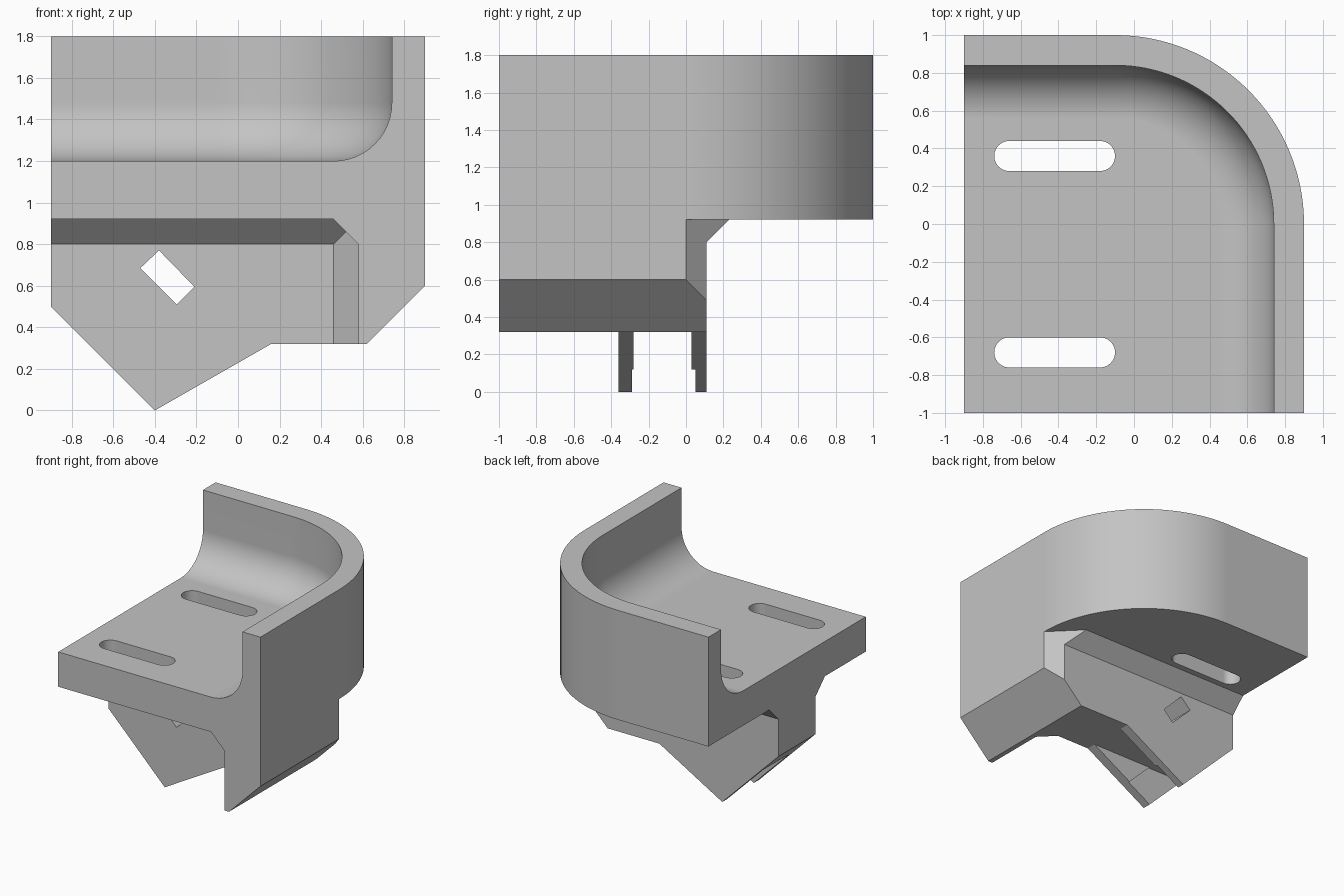
import bpy, bmesh, math

cube = bpy.data.objects.get("Cube")
if cube:
    bpy.data.objects.remove(cube, do_unlink=True)

grey = bpy.data.materials.new("light_grey")
grey.use_nodes = True
colour = (0.55, 0.55, 0.55, 1)
grey.diffuse_color = colour
grey.node_tree.nodes["Principled BSDF"].inputs["Base Color"].default_value = colour


def loft(name, loops):
    """Closed solid through a list of matching vertex loops."""
    bm = bmesh.new()
    rings = [[bm.verts.new(p) for p in loop] for loop in loops]
    bm.faces.new(rings[0])
    bm.faces.new(rings[-1])
    for a, b in zip(rings, rings[1:]):
        for i in range(len(a)):
            j = (i + 1) % len(a)
            bm.faces.new((a[i], a[j], b[j], b[i]))
    bmesh.ops.recalc_face_normals(bm, faces=bm.faces)
    mesh = bpy.data.meshes.new(name)
    bm.to_mesh(mesh)
    bm.free()
    mesh.materials.append(grey)
    obj = bpy.data.objects.new(name, mesh)
    bpy.context.collection.objects.link(obj)
    return obj


def prism(name, axis, points, low, high):
    """Extrude a 2D outline along the named axis."""
    place = {"x": lambda a, b, t: (t, a, b),
             "y": lambda a, b, t: (a, t, b),
             "z": lambda a, b, t: (a, b, t)}[axis]
    return loft(name, [[place(a, b, t) for a, b in points] for t in (low, high)])


def combine(target, tool, operation):
    mod = target.modifiers.new(operation.lower(), "BOOLEAN")
    mod.operation = operation
    mod.solver = "EXACT"
    mod.object = tool
    bpy.context.view_layer.objects.active = target
    bpy.ops.object.modifier_apply(modifier=mod.name)
    bpy.data.objects.remove(tool, do_unlink=True)


def arc(cx, cy, r, start, end, steps):
    angles = [math.radians(start + (end - start) * i / steps) for i in range(steps + 1)]
    return [(cx + r * math.cos(a), cy + r * math.sin(a)) for a in angles]


def corner_plan(r, left, front):
    """Rectangle with one large rounded corner at the back."""
    right = -0.1 + r
    curve = arc(-0.1, 0, r, 90, 0, 32)
    curve[0], curve[-1] = (-0.1, r), (right, 0)
    return [(left, r)] + curve + [(right, front), (left, front)]


# Tray with a rounded corner wall
bracket = prism("bracket_body", "z", corner_plan(1.0, -0.9, -1), 0.92, 1.8)

# Hollow with a filleted floor
fillet = 0.28
levels = []
for i in range(13):
    a = math.radians(90 * i / 12)
    levels.append((0.84 - fillet * (1 - math.sin(a)), 1.2 + fillet * (1 - math.cos(a))))
levels.append((0.84, 2.0))
hollow = loft("hollow", [[(x, y, z) for x, y in corner_plan(r, -1.2, -1.2)]
                         for r, z in levels])
combine(bracket, hollow, "DIFFERENCE")

# Long mounting slots in the floor
for y in (0.36, -0.68):
    outline = arc(-0.18, y, 0.08, -90, 90, 12) + arc(-0.66, y, 0.08, 90, 270, 12)
    combine(bracket, prism("floor_slot", "z", outline, 0.8, 1.4), "DIFFERENCE")

# Clamp block and side leg below the tray
top = 1.0
block = prism("clamp_block", "y",
              [(-0.9, top), (-0.9, 0.5), (-0.4, 0), (0.16, 0.32),
               (0.62, 0.32), (0.9, 0.6), (0.9, top)], -0.36, 0.11)
leg = prism("side_leg", "y",
            [(0.46, top), (0.46, 0.92), (0.58, 0.8), (0.58, 0.32),
             (0.62, 0.32), (0.9, 0.6), (0.9, top)], -1, 0.11)
combine(block, leg, "UNION")

# Sloped braces joining block, leg and tray
brace = prism("top_brace", "x",
              [(-0.36, 0.8), (-0.48, 0.92), (-0.48, top),
               (0.23, top), (0.23, 0.92), (0.11, 0.8)], -0.9, 0.9)
combine(block, brace, "UNION")
gusset = prism("leg_gusset", "z",
               [(0.46, -0.36), (0.58, -0.48), (0.6, -0.48), (0.6, -0.3), (0.46, -0.3)],
               0.32, top)
combine(block, gusset, "UNION")

# Bevelled outer back corner
bevel = prism("corner_bevel", "z", [(0.9, 0), (1.3, 0), (1.3, 0.6), (0.3, 0.6)], 0, 1.2)
combine(block, bevel, "DIFFERENCE")

# Gap between the two jaws, with a shallow recess near the tip
gap = prism("jaw_gap", "y", [(-1.1, -0.1), (0.2, -0.1), (0.2, 0.32), (-1.1, 0.32)],
            -0.28, 0.03)
combine(block, gap, "DIFFERENCE")
recess = prism("jaw_recess", "y",
               [(-1.1, -0.1), (0.03, -0.1), (-0.39, 0.32), (-1.1, 0.32)], -0.29, 0.05)
combine(block, recess, "DIFFERENCE")

# Slanted rectangular hole through the block
hole = prism("slanted_hole", "y",
             [(-0.38, 0.77), (-0.47, 0.685), (-0.295, 0.51), (-0.21, 0.595)], -0.6, 0.3)
combine(block, hole, "DIFFERENCE")

combine(bracket, block, "UNION")

# Smooth curves, crisp edges
bpy.ops.object.select_all(action="DESELECT")
bracket.select_set(True)
bpy.context.view_layer.objects.active = bracket
bpy.ops.object.shade_smooth_by_angle(angle=math.radians(25))
weighted = bracket.modifiers.new("weighted_normals", "WEIGHTED_NORMAL")
weighted.keep_sharp = True
